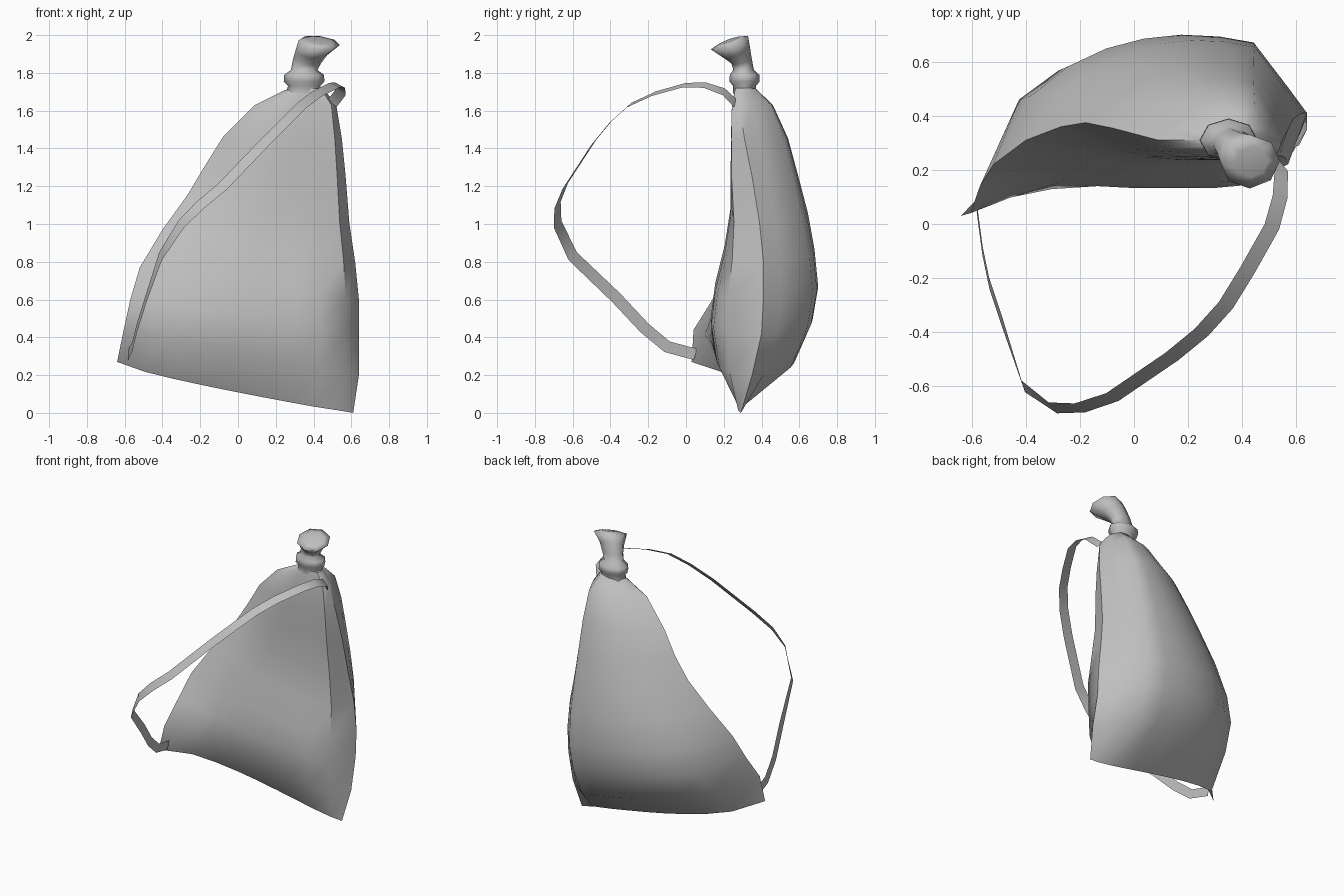
import bpy, bmesh, math
from mathutils import Vector

if "Cube" in bpy.data.objects:
    bpy.data.objects.remove(bpy.data.objects["Cube"])

canvas = bpy.data.materials.new("grey_canvas")
canvas.diffuse_color = (0.52, 0.52, 0.52, 1)
canvas.use_nodes = True
canvas.node_tree.nodes["Principled BSDF"].inputs["Base Color"].default_value = canvas.diffuse_color


def make_object(name, bm, angle=50):
    bmesh.ops.remove_doubles(bm, verts=bm.verts, dist=0.0005)
    me = bpy.data.meshes.new(name)
    bm.to_mesh(me)
    bm.free()
    ob = bpy.data.objects.new(name, me)
    bpy.context.collection.objects.link(ob)
    me.materials.append(canvas)
    bpy.ops.object.select_all(action='DESELECT')
    ob.select_set(True)
    bpy.context.view_layer.objects.active = ob
    bpy.ops.object.shade_smooth_by_angle(angle=math.radians(angle))
    return ob


def bridge(bm, a, b, closed):
    n = len(a)
    for i in range(n if closed else n - 1):
        j = (i + 1) % n
        bm.faces.new((a[i], a[j], b[j], b[i]))


# Sack body: rows of left seam, right seam, front depth (left, right), back depth
rows = [
    ((-.64, .03, .27), (.61, .29, .00), (.27, .28), .28),
    ((-.605, .04, .44), (.64, .35, .20), (.12, .18), .58),
    ((-.57, .14, .60), (.64, .40, .42), (.13, .135), .67),
    ((-.52, .22, .77), (.64, .41, .60), (.155, .155), .70),
    ((-.40, .31, .97), (.62, .41, .80), (.205, .205), .68),
    ((-.27, .36, 1.15), (.59, .39, 1.0), (.235, .235), .645),
    ((-.18, .375, 1.30), (.57, .35, 1.25), (.24, .235), .59),
    ((-.08, .355, 1.46), (.55, .31, 1.45), (.245, .235), .54),
    ((.09, .31, 1.63), (.52, .28, 1.63), (.25, .24), .46),
    ((.25, .31, 1.71), (.45, .29, 1.72), (.26, .26), .37),
]
cols = [0, .12, .24, .36, .48, .60, .72, .83, .94, 1]
back_shape = [0, .58, .78, .90, .97, 1, .98, .91, .35, 0]
front_shape = [0, .42, .72, .92, 1, 1, 1, .95, .65, 0]

bm = bmesh.new()
loops = []
for r, (left, right, front, back) in enumerate(rows):
    left, right = Vector(left), Vector(right)

    def point(i, depth, shape):
        p = left.lerp(right, cols[i])
        p.y += (depth - p.y) * shape[i]
        if r == 0:                      # bottom seam sags slightly
            p.z -= .04 * back_shape[i] * (1 - .8 * cols[i])
        return bm.verts.new(p)

    # higher rows thin out towards the left back and square up at the right front
    rise = min(max((r - 2) / 4, 0), 1)
    b_shape = [s ** (1 + rise) if c < .5 else s for s, c in zip(back_shape, cols)]
    f_shape = list(back_shape if r == 0 else front_shape)
    if r > 0:
        f_shape[8] += .3 * rise
    n = len(cols)
    loop = [point(i, front[0] + (front[1] - front[0]) * cols[i], f_shape)
            if r else point(i, back, f_shape) for i in range(n)]
    loop += [point(i, back, b_shape) for i in range(n - 2, 0, -1)]
    loops.append(loop)
for a, b in zip(loops, loops[1:]):
    bridge(bm, a, b, True)
bm.faces.new(loops[-1])
make_object("sack_body", bm, 48)

# Tied neck: collar and flared tuft, as rings (centre, rx, ry, ring axis)
up = (0, 0, 1)
rings = [
    ((.35, .31, 1.69), .10, .06, up),
    ((.35, .31, 1.73), .085, .06, up),
    ((.35, .31, 1.755), .108, .08, up),
    ((.35, .31, 1.79), .105, .078, up),
    ((.35, .305, 1.815), .07, .055, up),
    ((.365, .295, 1.86), .075, .055, (.15, -.2, 1)),
    ((.39, .27, 1.91), .085, .075, (.2, -.5, 1)),
    ((.43, .23, 1.96), .11, .105, (.12, -.36, 1)),
    ((.435, .23, 1.972), .06, .06, (.12, -.36, 1)),
]
bm = bmesh.new()
loops = []
for centre, rx, ry, axis in rings:
    q = Vector(up).rotation_difference(Vector(axis))
    loops.append([bm.verts.new(Vector(centre) + q @ Vector(
        (rx * math.cos(t), ry * math.sin(t), 0)))
        for t in (k * math.tau / 8 for k in range(8))])
for a, b in zip(loops, loops[1:]):
    bridge(bm, a, b, True)
bm.faces.new(loops[-1])
make_object("tied_neck", bm, 120)

# Shoulder strap: flat ribbon along a path, twisting from low to high
path = [
    (-.58, .05, .31), (-.56, -.10, .35), (-.535, -.22, .45), (-.485, -.37, .61),
    (-.41, -.60, .83), (-.30, -.68, 1.0), (-.20, -.68, 1.1), (-.08, -.64, 1.2),
    (.14, -.49, 1.43), (.25, -.40, 1.54), (.34, -.30, 1.63), (.42, -.17, 1.69),
    (.51, -.01, 1.735), (.54, .10, 1.735), (.545, .20, 1.70), (.50, .26, 1.64),
]
bm = bmesh.new()
edge_a, edge_b = [], []
for i, p in enumerate(path):
    p = Vector(p)
    tangent = Vector(path[min(i + 1, len(path) - 1)]) - Vector(path[max(i - 1, 0)])
    tangent.normalize()
    twist = min(max((i - 3) / 5, 0), 1)
    side = Vector((0, .6, .8)).lerp(Vector((-.8, .4, .4)), twist)
    side -= tangent * side.dot(tangent)
    side = side.normalized() * .031
    edge_a.append(bm.verts.new(p + side))
    edge_b.append(bm.verts.new(p - side))
bridge(bm, edge_a, edge_b, False)
make_object("shoulder_strap", bm)
